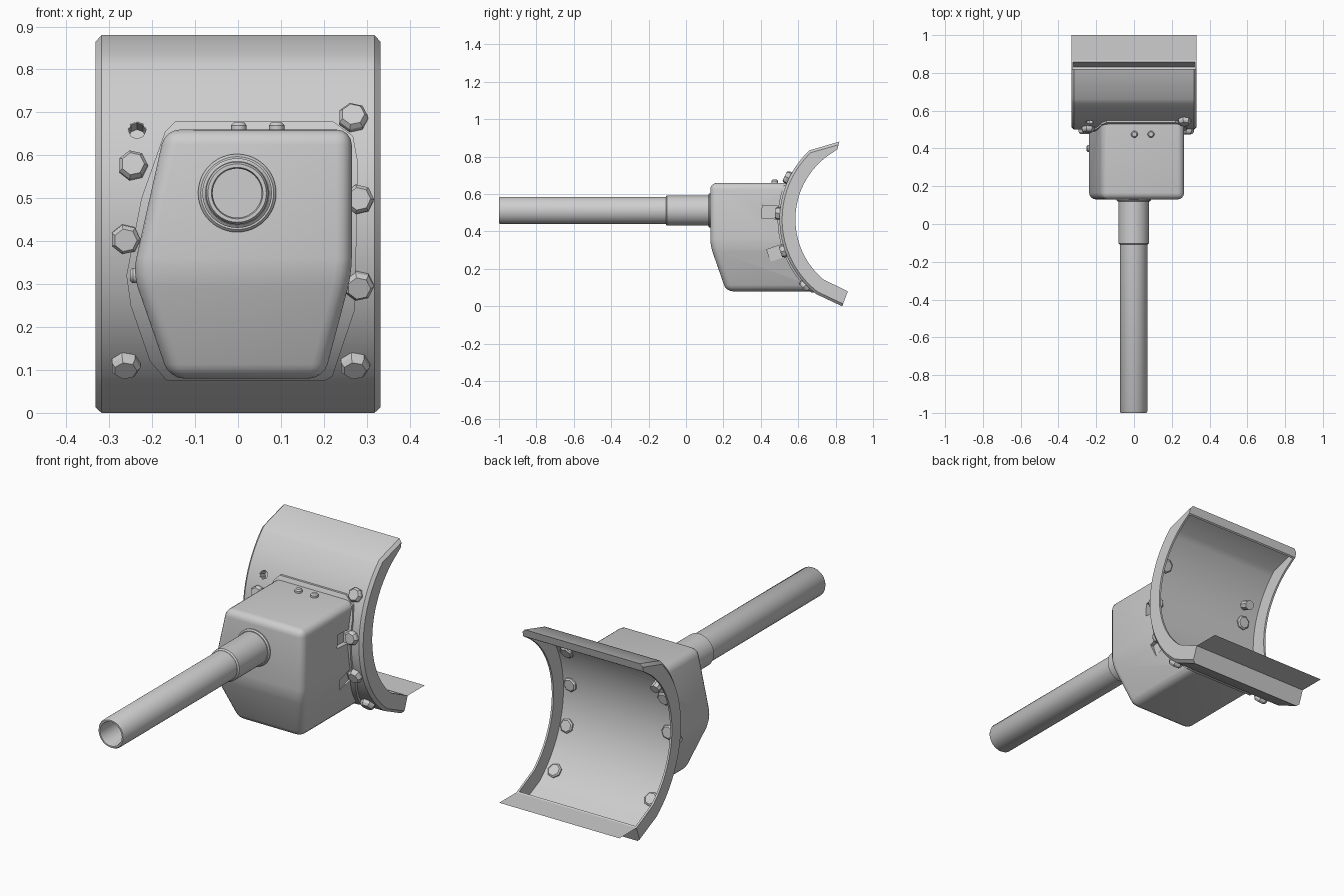
import bpy, bmesh, math
from mathutils import Matrix, Vector

if "Cube" in bpy.data.objects:
    bpy.data.objects.remove(bpy.data.objects["Cube"])

YC, ZC, RO, RI = 1.005, 0.465, 0.505, 0.42   # shield arc centre, outer radius, rim radius
SKIN = 0.498                                 # inner radius of the thin shield skin

grey = bpy.data.materials.new("steel_grey")
grey.diffuse_color = (0.61, 0.61, 0.61, 1)
grey.use_nodes = True
grey.node_tree.nodes["Principled BSDF"].inputs["Base Color"].default_value = grey.diffuse_color


def finish(name, bm, angle=35):
    bmesh.ops.recalc_face_normals(bm, faces=bm.faces)
    me = bpy.data.meshes.new(name)
    bm.to_mesh(me)
    bm.free()
    ob = bpy.data.objects.new(name, me)
    bpy.context.collection.objects.link(ob)
    me.materials.append(grey)
    smooth(ob, angle)
    return ob


def smooth(ob, angle=35):
    bpy.ops.object.select_all(action='DESELECT')
    ob.select_set(True)
    bpy.context.view_layer.objects.active = ob
    bpy.ops.object.shade_smooth_by_angle(angle=math.radians(angle))


def boolean(ob, cutter, op='DIFFERENCE'):
    m = ob.modifiers.new("cut", 'BOOLEAN')
    m.object, m.operation, m.solver = cutter, op, 'EXACT'
    dg = bpy.context.evaluated_depsgraph_get()
    me = bpy.data.meshes.new_from_object(ob.evaluated_get(dg))
    ob.modifiers.clear()
    ob.data = me
    bpy.data.objects.remove(cutter)
    smooth(ob)


def prism(front, back):
    """Loft between two matching point loops, returns bmesh and both loops."""
    bm = bmesh.new()
    a = [bm.verts.new(p) for p in front]
    b = [bm.verts.new(p) for p in back]
    n = len(a)
    for i in range(n):
        j = (i + 1) % n
        bm.faces.new((a[i], a[j], b[j], b[i]))
    return bm, a, b


def across(profile, half):
    """Closed prism of a (y, z) profile across the width."""
    bm, a, b = prism([(-half, y, z) for y, z in profile], [(half, y, z) for y, z in profile])
    bm.faces.new(a)
    bm.faces.new(b)
    bmesh.ops.recalc_face_normals(bm, faces=bm.faces)
    return bm, a, b


def lathe(name, profile, origin, axis, sides, angle=35):
    """Spin (radius, height) points around an axis."""
    rot = Vector((0, 0, 1)).rotation_difference(Vector(axis)).to_matrix().to_4x4()
    mat = Matrix.Translation(origin) @ rot
    bm = bmesh.new()
    rings = []
    for r, h in profile:
        rings.append([bm.verts.new(mat @ Vector((r * math.cos(t), r * math.sin(t), h)))
                      for t in (2 * math.pi * k / sides for k in range(sides))])
    for p, q in zip(rings, rings[1:]):
        for i in range(sides):
            j = (i + 1) % sides
            bm.faces.new((p[i], p[j], q[j], q[i]))
    bm.faces.new(rings[0])
    bm.faces.new(rings[-1])
    return finish(name, bm, angle)


def radial(z):
    """Outward direction of the shield at a given height."""
    s = (z - ZC) / RO
    return Vector((0, -math.sqrt(1 - s * s), s))


def drum(r):
    return lathe("drum_cutter", [(r, -0.6), (r, 0.6)], (0, YC, ZC), (1, 0, 0), 128)


def arc(r, a0, a1, n=28):
    ts = [math.radians(a0 + (a1 - a0) * i / n) for i in range(n + 1)]
    return [(YC - r * math.cos(t), ZC + r * math.sin(t)) for t in ts]


# Curved shield: outer body with chamfered side edges
outer = arc(RO, 47, -52.5) + [(0.835, 0.0)]
profile = [(0.82, 0.88)] + outer + [(0.865, 0.08)] + arc(RI, -50, 53) + [(0.81, 0.84)]
bm, a, b = across(profile, 0.332)
n = len(outer)
edges = [bm.edges.get((s[i], s[i + 1])) for s in (a, b) for i in range(n)]
bmesh.ops.bevel(bm, geom=edges, offset=0.014, segments=1, affect='EDGES', clamp_overlap=True)
shield = finish("shield", bm)

# Hollow the shield to a thin skin with side and end rims
hollow = arc(SKIN, 46.5, -52) + [(0.83, 0.012), (0.857, 0.083), (0.857, 0.14),
                                 (0.80, 0.81), (0.803, 0.84), (0.811, 0.871)]
boolean(shield, finish("hollow_cutter", across(hollow, 0.322)[0]))

# Empty bolt hole with a blind cup behind it
d = radial(0.658)
spot = Vector((-0.235, YC, ZC))
boolean(shield, lathe("hole_cutter", [(0.022, 0.475), (0.022, 0.54)], spot, d, 8))
lathe("hole_cup", [(0.02, 0.462), (0.02, 0.503), (0.024, 0.503), (0.024, 0.455)], spot, d, 8)

# Thin horizontal lip behind the lower edge
bm = bmesh.new()
bm.faces.new([bm.verts.new(p) for p in ((-0.332, 0.863, 0.08), (0.332, 0.863, 0.08),
                                        (0.332, 1.0, 0.08), (-0.332, 1.0, 0.08))])
finish("lower_lip", bm)

# Housing: six-sided body, lower front sloped back, edges rounded
outline = [(-0.17, 0.66), (0.265, 0.66), (0.265, 0.325), (0.20, 0.08), (-0.16, 0.08), (-0.245, 0.325)]
depth = [0.13, 0.13, 0.13, 0.215, 0.215, 0.13]
bm, a, b = prism([(x, y, z) for (x, z), y in zip(outline, depth)],
                 [(x, 0.8, z) for x, z in outline])
bm.faces.new((a[0], a[1], a[2], a[5]))
bm.faces.new((a[5], a[2], a[3], a[4]))
bm.faces.new(b)
bmesh.ops.recalc_face_normals(bm, faces=bm.faces)
back = set(b)
bmesh.ops.bevel(bm, geom=[e for e in bm.edges if not (set(e.verts) <= back)],
                offset=0.035, segments=4, profile=0.5, affect='EDGES', clamp_overlap=True)
housing = finish("housing", bm)
boolean(housing, drum(0.502))

# Bolt clearance notches in the right wall
for z, mid in ((0.5, 0.55), (0.3, 0.545)):
    d = radial(z)
    bm = bmesh.new()
    bmesh.ops.create_cube(bm, size=1, matrix=Matrix.Translation(Vector((0.285, YC, ZC)) + d * mid)
                          @ Matrix.Rotation(-math.asin(d.z), 4, 'X')
                          @ Matrix.Diagonal((0.09, 0.1, 0.068, 1)))
    boolean(housing, finish("notch_cutter", bm))

# Flange where the housing meets the shield
rim = [(-0.145, 0.68), (0.22, 0.68), (0.268, 0.645), (0.28, 0.58), (0.272, 0.24), (0.22, 0.085),
       (0.20, 0.074), (-0.165, 0.074), (-0.205, 0.12), (-0.25, 0.25), (-0.26, 0.32), (-0.225, 0.5), (-0.17, 0.655)]
bm, a, b = prism([(x, 0.3, z) for x, z in rim], [(x, 0.85, z) for x, z in rim])
bm.faces.new(a)
bm.faces.new(b)
flange = finish("flange", bm)
boolean(flange, drum(0.515), 'INTERSECT')
boolean(flange, drum(0.502))

# Barrel with bore, sleeve and collar
gun = (-0.002, 0, 0.512)
lathe("barrel", [(0.073, 0.15), (0.073, -0.992), (0.068, -1.0), (0.06, -1.0), (0.057, -0.99), (0.057, -0.3)],
      gun, (0, 1, 0), 48)
lathe("sleeve", [(0.074, -0.108), (0.081, -0.102), (0.081, 0.15)], gun, (0, 1, 0), 48)
lathe("collar", [(0.085, 0.119), (0.091, 0.125), (0.091, 0.15)], gun, (0, 1, 0), 48)

# Bolts through the shield, showing on both faces
for i, (x, z) in enumerate([(0.268, 0.685), (0.282, 0.497), (0.282, 0.298), (0.272, 0.115),
                            (-0.262, 0.115), (-0.262, 0.405), (-0.245, 0.575)]):
    lathe(f"bolt_{i + 1}", [(0.028, 0.485), (0.035, 0.491), (0.035, 0.519), (0.027, 0.53)],
          (x, YC, ZC), radial(z), 7, 20)

# Small pins on the roof and left wall
for i, (p, axis) in enumerate([((0.002, 0.475, 0.65), (0, 0, 1)), ((0.09, 0.475, 0.65), (0, 0, 1)),
                               ((-0.225, 0.4, 0.32), (-1, 0, 0))]):
    lathe(f"pin_{i + 1}", [(0.018, 0), (0.018, 0.02), (0.012, 0.027)], p, axis, 12)
